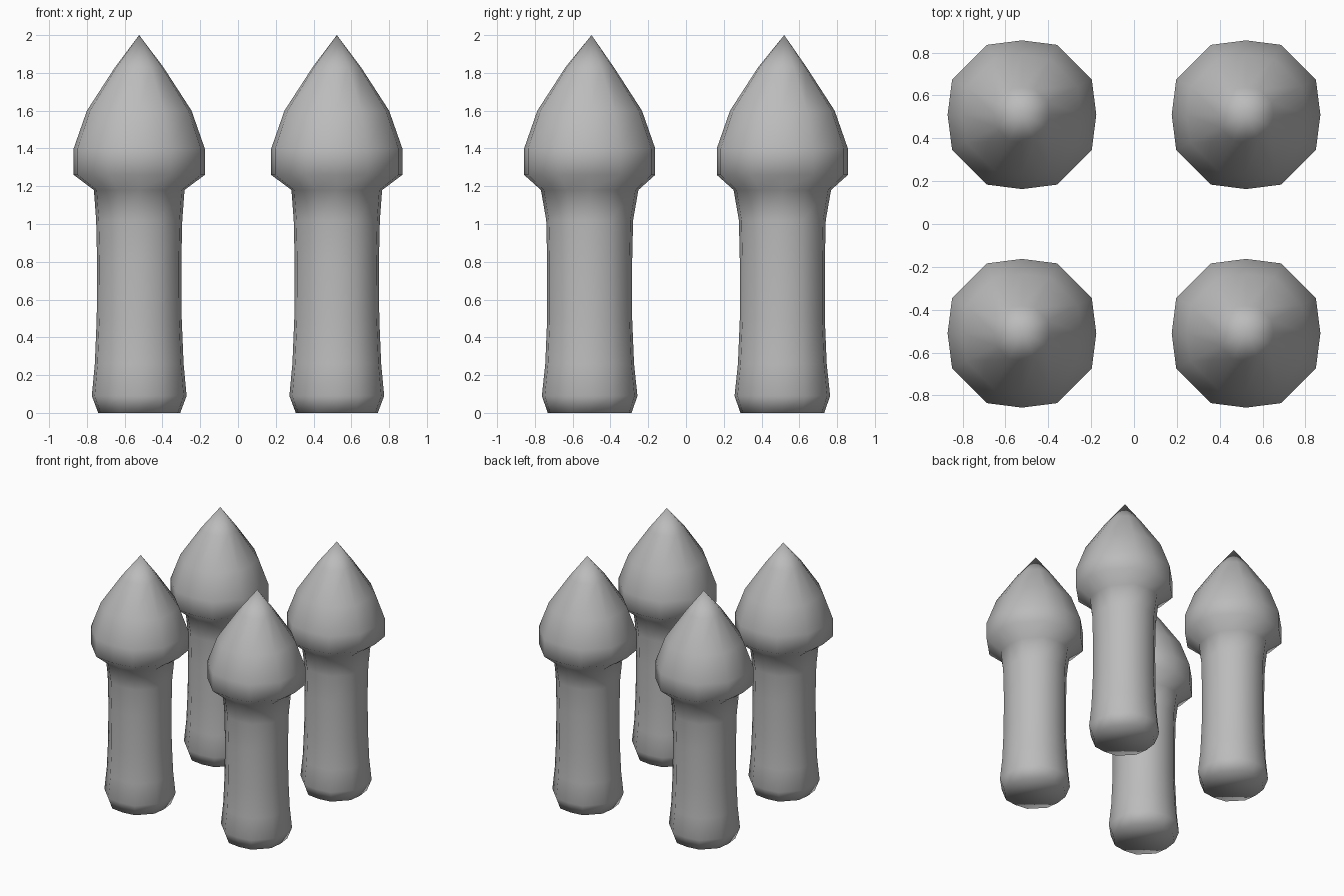
import bpy
import bmesh
from mathutils import Vector

cube = bpy.data.objects.get("Cube")
if cube:
    bpy.data.objects.remove(cube, do_unlink=True)

# One plain grey for everything
grey = bpy.data.materials.new("plain_grey")
grey.use_nodes = True
colour = (0.5, 0.5, 0.5, 1)
grey.diffuse_color = colour
grey.node_tree.nodes["Principled BSDF"].inputs["Base Color"].default_value = colour

# Twelve-sided cross-section with flattened sides, unit half-width
QUARTER = [Vector((1, 0)), Vector((0.94, 0.47)), Vector((0.47, 0.94))]
SECTION = []
for turn in range(4):
    for p in QUARTER:
        for _ in range(turn):
            p = Vector((-p.y, p.x))
        SECTION.append(p)

# Rings from foot to cap: half-width in x, half-width in y, height
RINGS = [
    (0.217, 0.222, 0), (0.251, 0.253, 0.09), (0.235, 0.235, 0.26),
    (0.225, 0.225, 0.5), (0.223, 0.225, 0.8), (0.228, 0.23, 1.02),
    (0.24, 0.258, 1.18), (0.347, 0.347, 1.26), (0.347, 0.347, 1.4),
    (0.277, 0.277, 1.6), (0.128, 0.128, 1.83),
]
APEX = (0, 0.01, 2)


def pillar(name, x, y):
    bm = bmesh.new()
    rings = [[bm.verts.new((p.x * rx, p.y * ry, z)) for p in SECTION]
             for rx, ry, z in RINGS]
    bm.faces.new(reversed(rings[0]))
    n = len(SECTION)
    for low, high in zip(rings, rings[1:]):
        for i in range(n):
            j = (i + 1) % n
            bm.faces.new((low[i], low[j], high[j], high[i]))
    # Pointed tip
    tip = bm.verts.new(APEX)
    for i in range(n):
        bm.faces.new((rings[-1][i], rings[-1][(i + 1) % n], tip))
    for face in bm.faces:
        face.smooth = True
    mesh = bpy.data.meshes.new(name)
    bm.to_mesh(mesh)
    bm.free()
    mesh.materials.append(grey)
    obj = bpy.data.objects.new(name, mesh)
    obj.location = (x, y, 0)
    bpy.context.collection.objects.link(obj)


# Four matching pillars at the corners of a square
for side, x in (("left", 0.523), ("right", -0.523)):
    for end, y in (("front", -0.51), ("back", 0.51)):
        pillar(f"{end}_{side}_pointed_pillar", x, y)
